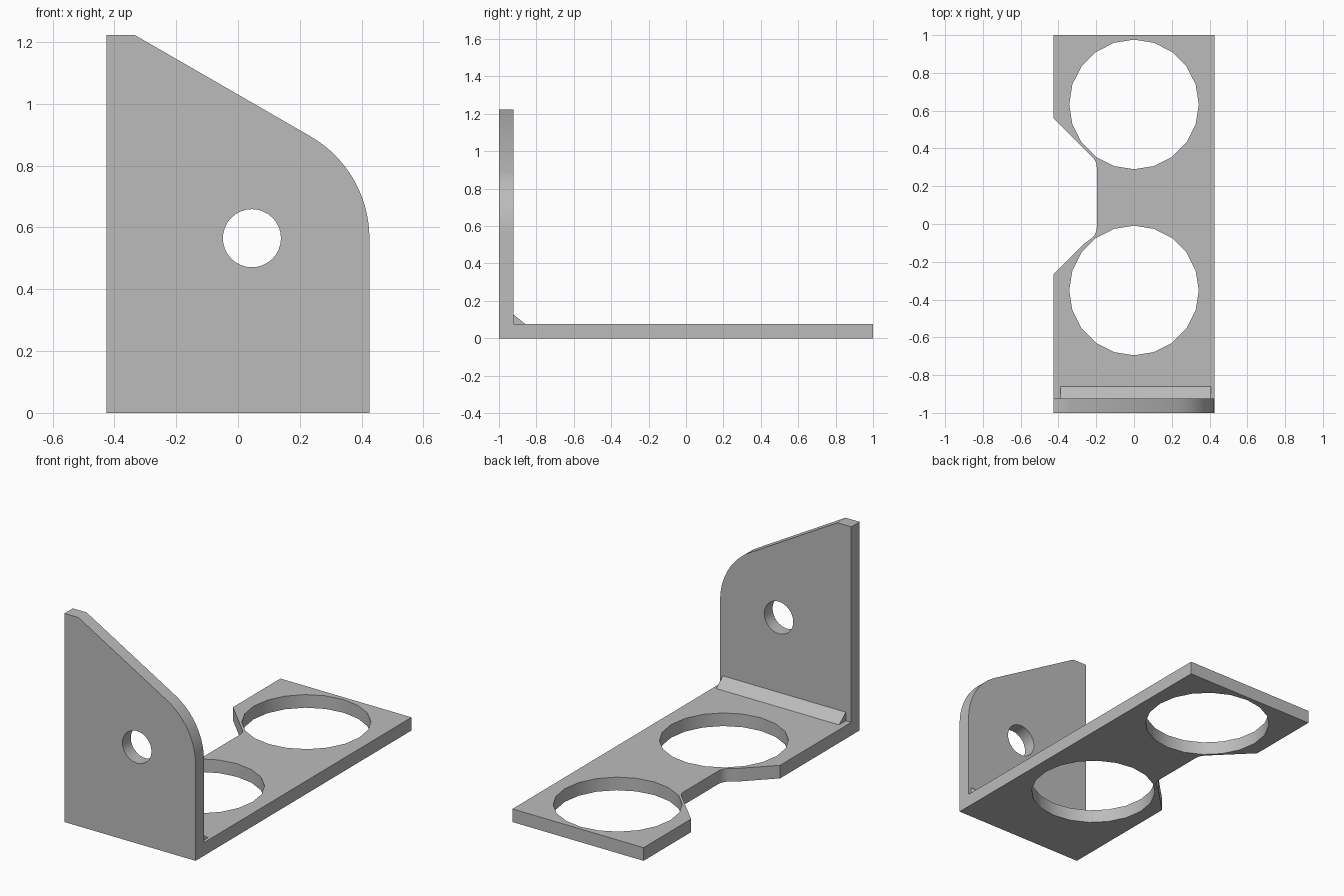
import bpy, bmesh, math
from mathutils import Matrix

cube = bpy.data.objects.get("Cube")
if cube:
    bpy.data.objects.remove(cube, do_unlink=True)

GREY = (0.5, 0.5, 0.5, 1.0)
grey = bpy.data.materials.new("plain grey")
grey.use_nodes = True
grey.diffuse_color = GREY
grey.node_tree.nodes["Principled BSDF"].inputs["Base Color"].default_value = GREY

THICK = 0.077
HALF_W = 0.425

# Maps a flat profile (u, v, depth) into the plane it belongs to
FLAT = Matrix.Identity(4)
UPRIGHT = Matrix(((1, 0, 0, 0), (0, 0, 1, 0), (0, 1, 0, 0), (0, 0, 0, 1)))
SIDEWAYS = Matrix(((0, 0, 1, 0), (1, 0, 0, 0), (0, 1, 0, 0), (0, 0, 0, 1)))


def arc(cx, cy, r, start, end, steps):
    angles = [math.radians(start + (end - start) * i / steps) for i in range(steps + 1)]
    return [(cx + r * math.cos(a), cy + r * math.sin(a)) for a in angles]


def prism(name, outline, low, high, plane):
    """Extrude a closed outline from depth low to depth high."""
    bm = bmesh.new()
    face = bm.faces.new([bm.verts.new((u, v, low)) for u, v in outline])
    geom = bmesh.ops.extrude_face_region(bm, geom=[face])["geom"]
    moved = [g for g in geom if isinstance(g, bmesh.types.BMVert)]
    bmesh.ops.translate(bm, verts=moved, vec=(0, 0, high - low))
    bm.transform(plane)
    bmesh.ops.recalc_face_normals(bm, faces=bm.faces)
    mesh = bpy.data.meshes.new(name)
    bm.to_mesh(mesh)
    bm.free()
    mesh.materials.append(grey)
    obj = bpy.data.objects.new(name, mesh)
    bpy.context.collection.objects.link(obj)
    return obj


def activate(obj):
    bpy.ops.object.select_all(action="DESELECT")
    obj.select_set(True)
    bpy.context.view_layer.objects.active = obj


def drill(obj, cx, cy, r, sides, low, high, plane):
    """Cut a round hole right through a part."""
    cutter = prism("hole_cutter", arc(cx, cy, r, 0, 360, sides)[:-1], low, high, plane)
    cutter.hide_render = True
    mod = obj.modifiers.new("hole", "BOOLEAN")
    mod.operation = "DIFFERENCE"
    mod.solver = "EXACT"
    mod.object = cutter
    activate(obj)
    bpy.ops.object.modifier_apply(modifier=mod.name)
    bpy.data.objects.remove(cutter, do_unlink=True)


# Base plate with a rounded notch on its right edge and two large holes
base_outline = [(-HALF_W, THICK - 1), (HALF_W, THICK - 1), (HALF_W, 1), (-HALF_W, 1), (-HALF_W, 0.56)]
base_outline += arc(-0.272, 0.3, 0.075, 45, 0, 4)
base_outline += arc(-0.272, -0.018, 0.075, 0, -45, 4)
base_outline += [(-0.25, -0.094), (-0.265, -0.105), (-HALF_W, -0.265)]
base_plate = prism("base_plate", base_outline, 0, THICK, FLAT)
for y in (0.633, -0.352):
    drill(base_plate, 0, y, 0.343, 20, -0.1, 0.2, FLAT)

# Upright wall with a sloping top, a rounded shoulder and a small hole
wall_outline = [(-HALF_W, 0), (HALF_W, 0)]
wall_outline += arc(0.045, 0.565, 0.38, 0, 60, 20)
wall_outline += [(-0.335, 1.223), (-HALF_W, 1.223)]
wall = prism("upright_wall", wall_outline, -1, THICK - 1, UPRIGHT)
drill(wall, 0.045, 0.565, 0.094, 32, -1.1, -0.8, UPRIGHT)

# Chamfer strip that stiffens the inner corner
strip_outline = [(THICK - 1, THICK), (-0.86, THICK), (THICK - 1, 0.127)]
prism("corner_strip", strip_outline, -0.39, 0.407, SIDEWAYS)

for part in (base_plate, wall):
    activate(part)
    bpy.ops.object.shade_smooth_by_angle(angle=math.radians(30))
